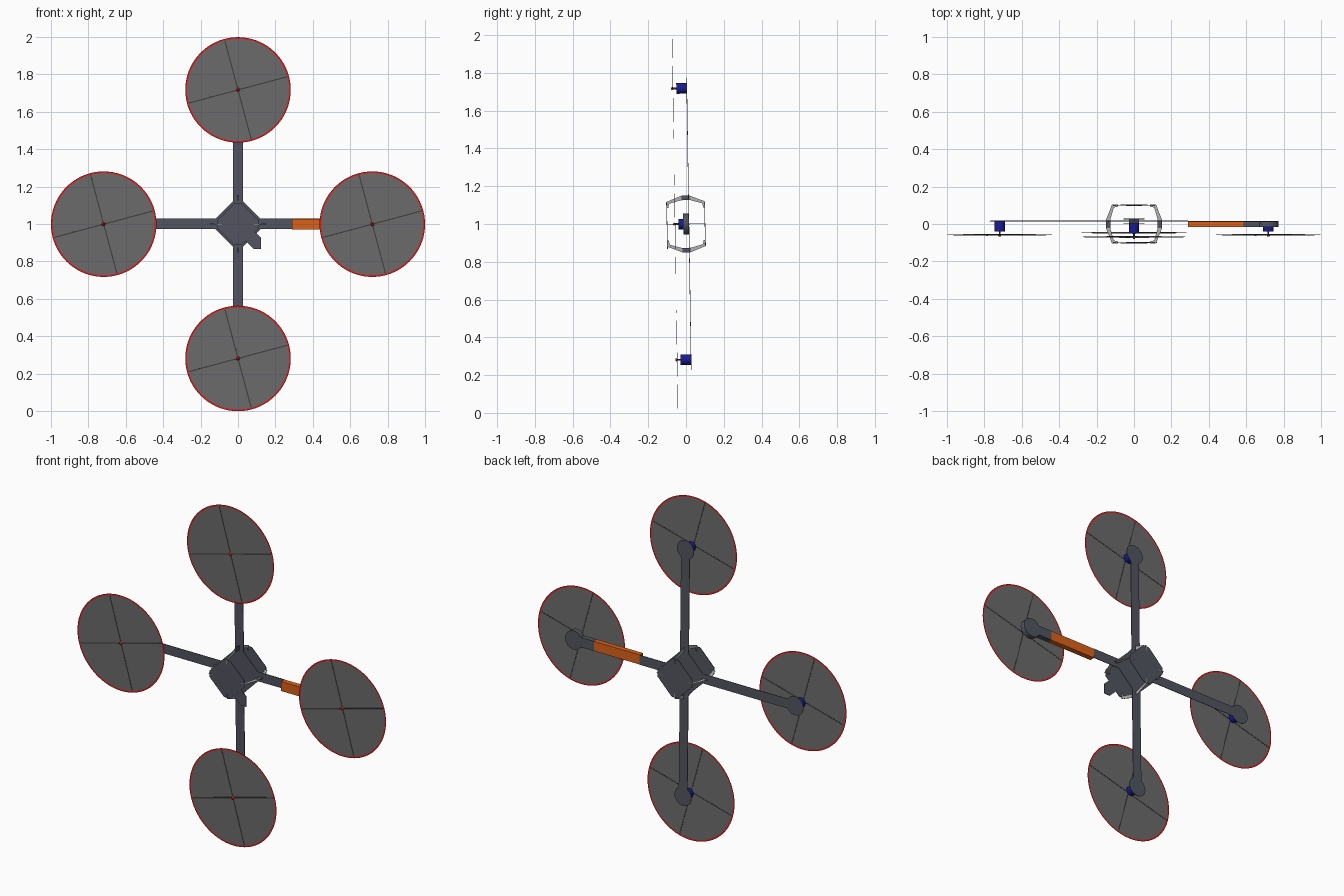
import bpy, bmesh
from math import pi, sin, cos, asin, radians
from mathutils import Matrix

if "Cube" in bpy.data.objects:
    bpy.data.objects.remove(bpy.data.objects["Cube"])

ARM, R_DISC, HALF_W, PAD_R = 0.718, 0.282, 0.028, 0.055

# The craft is modelled lying flat (local z = towards its front), then stood upright with a slight lean
STAND = Matrix.Translation((0, 0, 1)) @ Matrix.Rotation(radians(90.9), 4, 'X')


def material(name, rgb):
    m = bpy.data.materials.new(name)
    m.diffuse_color = (*rgb, 1)
    m.use_nodes = True
    m.node_tree.nodes["Principled BSDF"].inputs["Base Color"].default_value = m.diffuse_color
    return m


SLATE = material("slate", (0.085, 0.09, 0.115))
DISC = material("disc_grey", (0.15, 0.15, 0.15))
DARK = material("dark_grey", (0.05, 0.05, 0.05))
RED = material("red", (0.75, 0.01, 0.01))
BLUE = material("blue", (0.01, 0.01, 0.30))
ORANGE = material("orange", (0.72, 0.12, 0.01))
LIGHT = material("light_grey", (0.45, 0.45, 0.45))


def finish(name, bm, mat, local=Matrix()):
    bmesh.ops.transform(bm, matrix=STAND @ local, verts=bm.verts)
    me = bpy.data.meshes.new(name)
    bm.to_mesh(me)
    bm.free()
    me.materials.append(mat)
    ob = bpy.data.objects.new(name, me)
    bpy.context.collection.objects.link(ob)
    return ob


def prism(name, pts, z0, z1, mat, local=Matrix()):
    bm = bmesh.new()
    face = bm.faces.new([bm.verts.new((x, y, z0)) for x, y in pts])
    ext = bmesh.ops.extrude_face_region(bm, geom=[face])
    for g in ext["geom"]:
        if isinstance(g, bmesh.types.BMVert):
            g.co.z = z1
    bmesh.ops.recalc_face_normals(bm, faces=bm.faces)
    return finish(name, bm, mat, local)


def cone(name, r1, r2, z0, z1, mat, local, seg=20):
    bm = bmesh.new()
    bmesh.ops.create_cone(bm, cap_ends=True, segments=seg, radius1=r1, radius2=r2, depth=z1 - z0,
                          matrix=Matrix.Translation((0, 0, (z0 + z1) / 2)))
    return finish(name, bm, mat, local)


def circle(r, n=72):
    return [(r * cos(2 * pi * i / n), r * sin(2 * pi * i / n)) for i in range(n)]


def arm_outline(start):
    # straight strip ending in a round motor pad
    a0 = pi - asin(HALF_W / PAD_R)
    arc = [(ARM + PAD_R * cos(-a0 + 2 * a0 * i / 20), PAD_R * sin(-a0 + 2 * a0 * i / 20))
           for i in range(21)]
    return [(start, -HALF_W)] + arc + [(start, HALF_W)]


def box_pts(x0, x1, h):
    return [(x0, -h), (x1, -h), (x1, h), (x0, h)]


def octagon(a, b):
    return [(a, -b), (a, b), (b, a), (-b, a), (-a, b), (-a, -b), (-b, -a), (b, -a)]


def rotor(side, local, motor_base):
    cone(side + "_motor", 0.028, 0.028, motor_base, 0.040, BLUE, local)
    cone(side + "_shaft", 0.005, 0.005, 0.040, 0.060, DARK, local, 10)
    cone(side + "_hub", 0.010, 0.004, 0.060, 0.068, RED, local, 12)
    # thin swept disc with a red tip ring
    inner, outer = circle(0.273), circle(R_DISC)
    bm = bmesh.new()
    bm.faces.new([bm.verts.new((x, y, 0.058)) for x, y in inner])
    finish(side + "_rotor_disc", bm, DISC, local)
    bm = bmesh.new()
    vi = [bm.verts.new((x, y, 0.058)) for x, y in inner]
    vo = [bm.verts.new((x, y, 0.058)) for x, y in outer]
    for i in range(len(vi)):
        j = (i + 1) % len(vi)
        bm.faces.new((vi[i], vo[i], vo[j], vi[j]))
    finish(side + "_rotor_ring", bm, RED, local)


# Arms, motors, rotors and guard brackets, one set per direction
BRACKET = [(0.085, 0.103), (0.118, 0.103), (0.150, 0.022), (0.150, -0.022), (0.118, -0.103),
           (0.085, -0.103), (0.085, -0.093), (0.108, -0.088), (0.127, -0.022), (0.127, 0.022),
           (0.108, 0.088), (0.085, 0.093)]
UPRIGHT = Matrix.Rotation(pi / 2, 4, 'X')

for i, side in enumerate(("right", "top", "left", "bottom")):
    turn = Matrix.Rotation(i * pi / 2, 4, 'Z')
    unturn = Matrix.Rotation(-i * pi / 2, 4, 'Z')
    if side == "right":
        # the marked arm is a solid bar with an orange sleeve
        prism("right_arm_root", box_pts(0.10, 0.29, HALF_W), -0.017, -0.014, SLATE)
        prism("right_arm_sleeve", box_pts(0.29, 0.585, HALF_W), -0.015, 0.015, ORANGE)
        prism("right_arm_end", arm_outline(0.585), -0.015, 0.015, SLATE)
    else:
        prism(side + "_arm", arm_outline(0.10), -0.017, -0.014, SLATE, turn)
    rotor(side, turn @ Matrix.Translation((ARM, 0, 0)) @ unturn,
          0.015 if side == "right" else -0.014)
    # two crossed blades seen through the disc
    for k in range(2):
        spin = Matrix.Rotation(radians(15 + 90 * k), 4, 'Z')
        prism(side + "_blade", box_pts(-0.272, 0.272, 0.003), 0.057, 0.059, DARK,
              turn @ Matrix.Translation((ARM, 0, 0)) @ unturn @ spin)
    prism(side + "_bracket", BRACKET, -0.001, 0.001, LIGHT, turn @ UPRIGHT)
    prism(side + "_bracket_clamp", box_pts(0.126, 0.151, 0.021), -0.002, 0.002, SLATE,
          turn @ UPRIGHT)

# Centre plates
prism("hub_plate", octagon(0.12, HALF_W), -0.017, -0.014, SLATE)
prism("front_plate", octagon(0.112, 0.02), 0.099, 0.102, SLATE)
prism("back_plate", octagon(0.112, 0.02), -0.102, -0.099, SLATE)
prism("front_plate_tab", [(0.025, -0.06), (0.025, -0.072), (0.085, -0.132), (0.123, -0.132),
                          (0.123, -0.072), (0.085, -0.035)], 0.0985, 0.1015, SLATE)
